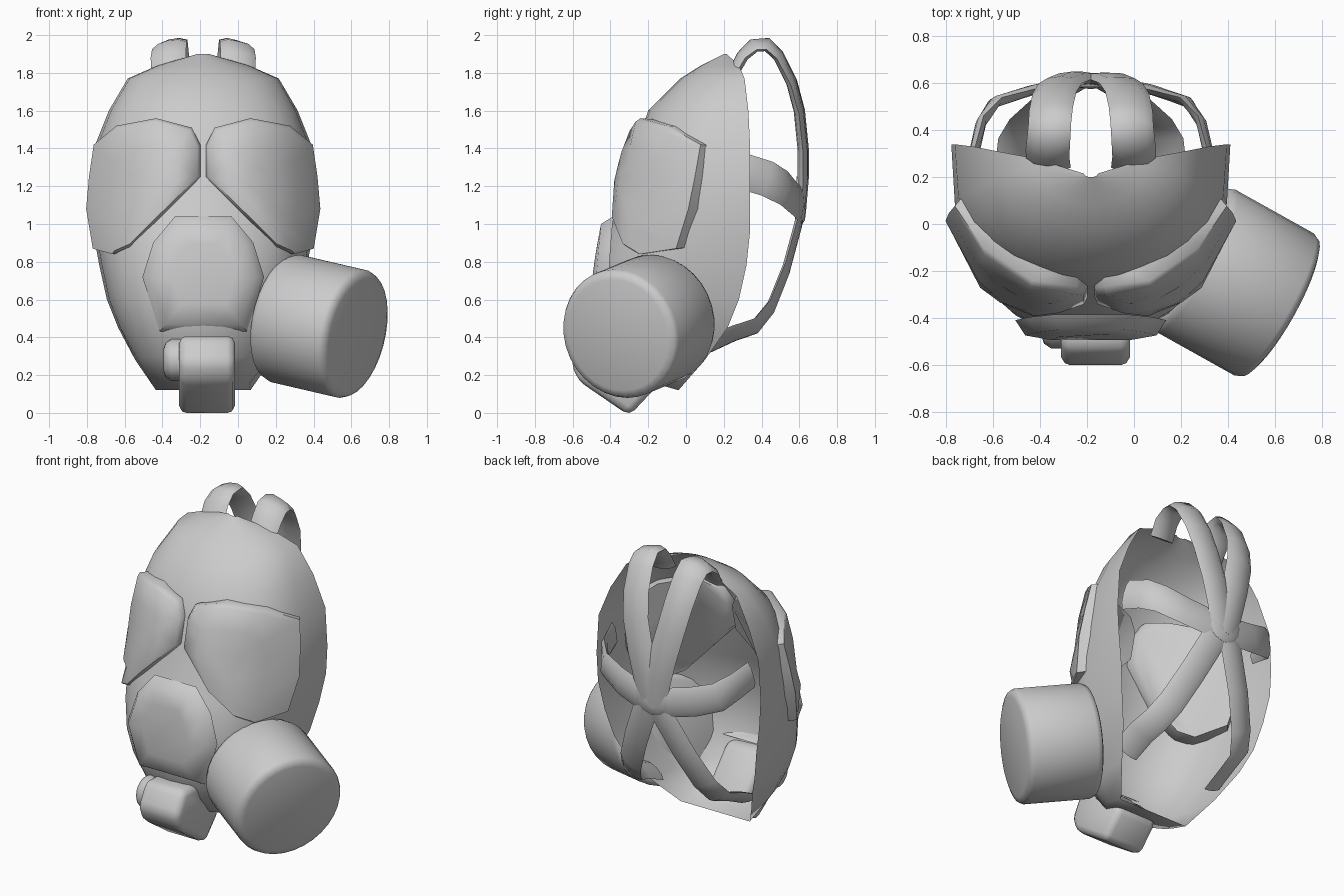
import bpy, bmesh, math
from mathutils import Vector

cube = bpy.data.objects.get("Cube")
if cube:
    bpy.data.objects.remove(cube, do_unlink=True)

CX = -0.184  # centre plane of the mask body

grey = bpy.data.materials.new("rubber_grey")
grey.use_nodes = True
grey.diffuse_color = (0.6, 0.6, 0.6, 1)
grey.node_tree.nodes["Principled BSDF"].inputs["Base Color"].default_value = (0.6, 0.6, 0.6, 1)


def finish(name, bm, angle=60):
    bmesh.ops.remove_doubles(bm, verts=bm.verts, dist=0.0005)
    bmesh.ops.recalc_face_normals(bm, faces=bm.faces)
    me = bpy.data.meshes.new(name)
    bm.to_mesh(me)
    bm.free()
    me.materials.append(grey)
    ob = bpy.data.objects.new(name, me)
    bpy.context.collection.objects.link(ob)
    bpy.ops.object.select_all(action="DESELECT")
    ob.select_set(True)
    bpy.context.view_layer.objects.active = ob
    bpy.ops.object.shade_smooth_by_angle(angle=math.radians(angle))


def loft(bm, rings, closed=True, cap_start=False, cap_end=False):
    rows = [[bm.verts.new(p) for p in ring] for ring in rings]
    n = len(rows[0])
    for a, b in zip(rows, rows[1:]):
        for i in range(n if closed else n - 1):
            j = (i + 1) % n
            bm.faces.new((a[i], a[j], b[j], b[i]))
    if cap_start:
        bm.faces.new(rows[0])
    if cap_end:
        bm.faces.new(rows[-1])


def interp(table, x):
    for (x0, y0), (x1, y1) in zip(table, table[1:]):
        if x <= x1:
            return y0 + (y1 - y0) * (x - x0) / (x1 - x0)
    return table[-1][1]


# Face shell: open-backed rows of (rim z, front z, half width, rim y, front y, squareness)
shell_rows = [
    (0.12, 0.20, 0.25, -0.04, -0.32, 0.55), (0.28, 0.30, 0.36, 0.10, -0.40, 0.55),
    (0.45, 0.45, 0.45, 0.22, -0.46, 0.5), (0.60, 0.60, 0.51, 0.28, -0.48, 0.5),
    (0.78, 0.78, 0.55, 0.32, -0.47, 0.55), (0.97, 0.97, 0.585, 0.34, -0.41, 0.6),
    (1.15, 1.15, 0.595, 0.34, -0.33, 0.65), (1.40, 1.40, 0.58, 0.34, -0.27, 0.68),
    (1.60, 1.60, 0.50, 0.33, -0.20, 0.7), (1.77, 1.77, 0.40, 0.31, -0.03, 0.8),
    (1.84, 1.84, 0.24, 0.28, 0.08, 1), (1.90, 1.90, 0.03, 0.215, 0.20, 1)]
rings = []
for zb, zf, w, yb, yf, q in shell_rows:
    ring = []
    for k in range(-7, 8):
        t = k / 7 * math.pi / 2
        front = max(math.cos(t), 0) ** q
        ring.append((CX + math.sin(t) * w, yb + (yf - yb) * front, zb + (zf - zb) * front))
    rings.append(ring)
bm = bmesh.new()
loft(bm, rings, closed=False, cap_start=True)
finish("face_shell", bm)

# Nose plate: shallow soft dome on the front
plate = [(-0.13, 1.0), (0.13, 1.0), (0.23, 0.88), (0.28, 0.72), (0.2, 0.47),
         (-0.2, 0.47), (-0.28, 0.72), (-0.23, 0.88)]


def plate_ring(s, y):
    return [(CX + x * s, y + 0.1 * max(z - 0.75, 0), 0.73 + (z - 0.73) * s) for x, z in plate]


bm = bmesh.new()
loft(bm, [plate_ring(1.15, -0.41), plate_ring(1, -0.475), plate_ring(0.6, -0.495)], cap_end=True)
finish("nose_plate", bm)

# Goggle lenses: curved slabs wrapping round the sides
outline = [(0.015, 1.25), (0.015, 1.42), (0.06, 1.51), (0.25, 1.56), (0.46, 1.52),
           (0.58, 1.42), (0.605, 1.25), (0.62, 1.08), (0.585, 0.87), (0.48, 0.84),
           (0.39, 0.88), (0.24, 1.03)]
wrap = [(0, -0.34), (0.1, -0.375), (0.22, -0.365), (0.35, -0.29), (0.48, -0.18),
        (0.57, 0.0), (0.64, 0.03)]


def lens_ring(side, s, inset, depth):
    ring = []
    for x, z in outline:
        x = 0.32 + (x - 0.32) * s
        z = 1.2 + (z - 1.2) * s
        y = interp(wrap, x) + 0.24 * (z - 1.2) + depth
        ring.append((CX + side * x * (1 - inset), y, z))
    return ring


for side, label in ((1, "left"), (-1, "right")):
    bm = bmesh.new()
    loft(bm, [lens_ring(side, 0.98, 0.12, 0.11), lens_ring(side, 1, 0, 0.02),
              lens_ring(side, 0.95, 0, -0.003), lens_ring(side, 0.6, 0, -0.015),
              lens_ring(side, 0.25, 0, -0.015)], cap_start=True, cap_end=True)
    finish(label + "_goggle", bm)


# Turned parts: profile of (distance along axis, radius)
def turned(name, base, axis, profile, n=32):
    rot = Vector(axis).to_track_quat("Z", "Y")
    rings = [[Vector(base) + rot @ Vector((r * math.cos(a), r * math.sin(a), d))
              for a in (2 * math.pi * i / n for i in range(n))] for d, r in profile]
    bm = bmesh.new()
    loft(bm, rings, cap_start=True, cap_end=True)
    finish(name, bm)


turned("filter_canister", (0.23, -0.138, 0.505), (0.86, -0.48, -0.2),
       [(0, 0.31), (0.01, 0.335), (0.04, 0.347), (0.43, 0.347), (0.455, 0.335), (0.468, 0.30)])
turned("side_valve", (CX, -0.42, 0.28), (-1, 0, 0),
       [(0, 0.11), (0.17, 0.11), (0.20, 0.09), (0.21, 0.06)], 12)

# Outlet valve: rounded block tilted down and forward under the nose
section = [(-0.30, -0.005), (-0.57, 0.18), (-0.61, 0.28), (-0.53, 0.418), (-0.38, 0.418), (-0.15, 0.155)]
bm = bmesh.new()
loft(bm, [[(CX + 0.02 + s * 0.148, y, z) for y, z in section] for s in (-1, 1)],
     cap_start=True, cap_end=True)
bmesh.ops.recalc_face_normals(bm, faces=bm.faces)
bmesh.ops.bevel(bm, geom=bm.edges[:], offset=0.04, segments=2, profile=0.5, affect="EDGES")
low = min(v.co.z for v in bm.verts)
bmesh.ops.translate(bm, verts=bm.verts, vec=(0, 0, -low))
finish("outlet_valve", bm)


# Head straps: rounded bands swept along a path
def strap(name, pts, across, width, thick):
    pts = [Vector(p) for p in pts]
    rings = []
    for i, p in enumerate(pts):
        tan = (pts[min(i + 1, len(pts) - 1)] - pts[max(i - 1, 0)]).normalized()
        wide = Vector(across)
        wide = (wide - tan * wide.dot(tan)).normalized()
        up = tan.cross(wide)
        rings.append([p + wide * (u * width / 2) + up * (v * thick / 2)
                      for u, v in ((-1, 0), (-0.6, 0.9), (0, 1.2), (0.6, 0.9),
                                   (1, 0), (0.6, -0.9), (0, -1), (-0.6, -0.9))])
    bm = bmesh.new()
    loft(bm, rings, cap_start=True, cap_end=True)
    finish(name, bm)


paths = {
    "upper": ([(0.18, 0.25, 1.80), (0.185, 0.30, 1.89), (0.18, 0.36, 1.945), (0.175, 0.43, 1.95),
               (0.17, 0.49, 1.89), (0.155, 0.56, 1.75), (0.13, 0.60, 1.60), (0.08, 0.62, 1.40),
               (0.04, 0.62, 1.24), (0, 0.605, 1.06)], (1, 0, -0.3), 0.19, 0.05),
    "middle": ([(0.50, 0.30, 1.28), (0.47, 0.43, 1.24), (0.41, 0.52, 1.19),
                (0.26, 0.57, 1.14), (0.12, 0.60, 1.11), (0, 0.61, 1.11)],
               (0, 0, 1), 0.19, 0.04),
    "lower": ([(0, 0.61, 1.15), (0.07, 0.595, 1.0), (0.18, 0.53, 0.76), (0.27, 0.45, 0.56),
               (0.32, 0.37, 0.46), (0.335, 0.25, 0.42), (0.34, 0.10, 0.35)],
              (1, 0, 0.6), 0.17, 0.035)}
for label, (pts, across, width, thick) in paths.items():
    for side, hand in ((1, "left"), (-1, "right")):
        strap(f"{hand}_{label}_strap", [(CX + side * x, y, z) for x, y, z in pts],
              (across[0] * side, across[1], across[2]), width, thick)

# Strap hub joining the bands at the back
turned("strap_hub", (CX, 0.59, 1.13), (0, 1, 0.05),
       [(0, 0.12), (0.02, 0.13), (0.035, 0.11), (0.042, 0.05)], 12)
